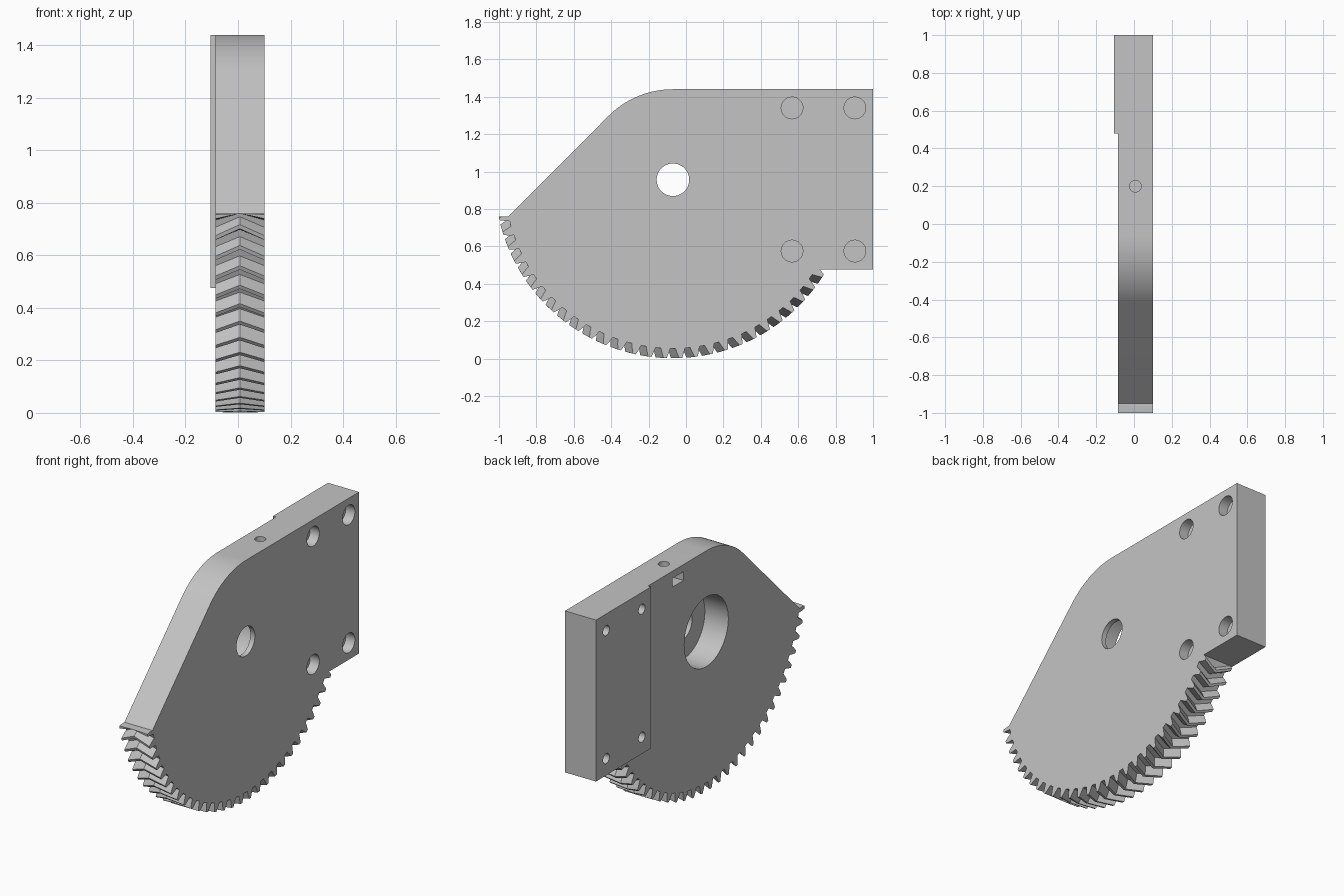
import bpy, bmesh, math
from mathutils import Matrix, Vector

cube = bpy.data.objects.get("Cube")
if cube:
    bpy.data.objects.remove(cube, do_unlink=True)

grey = bpy.data.materials.new("plain grey")
grey.use_nodes = True
COLOUR = (0.55, 0.55, 0.55, 1)
grey.diffuse_color = COLOUR
grey.node_tree.nodes["Principled BSDF"].inputs["Base Color"].default_value = COLOUR

AXIS_Y, AXIS_Z = -0.07, 0.954      # gear axis
TIP, PITCH_R, ROOT = 0.952, 0.925, 0.90
PITCH = 5.0                        # degrees per tooth
SHIFT = 2.6                        # herringbone advance at mid width
TOP, END, CUT = 1.44, 1.0, 0.76
BLOCK_Z, BLOCK_Y = 0.475, 0.48
LEFT, MID, RIGHT, PAD = 0.1, 0.007, -0.085, -0.105


def link(name, bm):
    bmesh.ops.recalc_face_normals(bm, faces=bm.faces)
    mesh = bpy.data.meshes.new(name)
    bm.to_mesh(mesh)
    bm.free()
    mesh.materials.append(grey)
    obj = bpy.data.objects.new(name, mesh)
    bpy.context.collection.objects.link(obj)
    return obj


def box(name, low, high):
    bm = bmesh.new()
    bmesh.ops.create_cube(bm, size=1)
    low, high = Vector(low), Vector(high)
    for v in bm.verts:
        v.co = [l + (c + 0.5) * (h - l) for l, h, c in zip(low, high, v.co)]
    return link(name, bm)


def rod(name, start, end, radius, sides=64):
    start, end = Vector(start), Vector(end)
    d = end - start
    bm = bmesh.new()
    turn = d.to_track_quat("Z", "Y").to_matrix().to_4x4()
    bmesh.ops.create_cone(bm, cap_ends=True, segments=sides, radius1=radius,
                          radius2=radius, depth=d.length,
                          matrix=Matrix.Translation((start + end) / 2) @ turn)
    return link(name, bm)


def combine(target, other, operation):
    mod = target.modifiers.new(operation, "BOOLEAN")
    mod.operation, mod.object, mod.solver = operation, other, "EXACT"
    bpy.context.view_layer.objects.active = target
    bpy.ops.object.modifier_apply(modifier=mod.name)
    bpy.data.objects.remove(other, do_unlink=True)


def outline(shift):
    """Plate profile in (y, z), with the teeth turned by shift degrees."""
    pts = [(0.715, BLOCK_Z), (END, BLOCK_Z), (END, TOP)]
    # rounded shoulder
    corner = TOP - AXIS_Z
    for i in range(25):
        a = math.radians(45 * i / 24)
        pts.append((AXIS_Y - corner * math.sin(a), AXIS_Z + corner * math.cos(a)))
    pts.append((-0.951, CUT))
    # teeth, from the front end round to the block
    tooth = [(1.6, ROOT), (1.1, PITCH_R), (0.5, TIP),
             (-0.5, TIP), (-1.1, PITCH_R), (-1.6, ROOT)]
    teeth = []
    for k in range(28):
        centre = 77.5 - k * PITCH
        for offset, r in tooth:
            a = math.radians(centre + offset + shift)
            y, z = AXIS_Y - r * math.sin(a), AXIS_Z - r * math.cos(a)
            teeth.append((max(y, -END), min(z, CUT)))
    return pts + teeth[1:-1]


# Toothed plate lofted through three profiles
bm = bmesh.new()
rings = [[bm.verts.new((x, y, z)) for y, z in outline(s)]
         for x, s in ((LEFT, 0), (MID, SHIFT), (RIGHT, 0))]
n = len(rings[0])
for a, b in zip(rings, rings[1:]):
    for i in range(n):
        j = (i + 1) % n
        bm.faces.new((a[i], a[j], b[j], b[i]))
bm.faces.new(rings[0])
bm.faces.new(rings[-1][::-1])
plate = link("sector_gear_plate", bm)

# Raised mounting pad
combine(plate, box("pad", (PAD, BLOCK_Y, BLOCK_Z), (0, END, TOP)), "UNION")

# Stepped pivot bore
combine(plate, rod("bore", (-0.2, AXIS_Y, 0.956), (0.07, AXIS_Y, 0.956), 0.208, 96), "DIFFERENCE")
combine(plate, rod("pivot", (0, AXIS_Y, 0.956), (0.2, AXIS_Y, 0.956), 0.087), "DIFFERENCE")

# Mounting holes: wide recess on one side, narrow on the other
for y in (0.567, 0.903):
    for z in (0.575, 1.34):
        combine(plate, rod("recess", (0.04, y, z), (0.2, y, z), 0.058, 48), "DIFFERENCE")
        combine(plate, rod("screw", (-0.2, y, z), (0.03, y, z), 0.03, 32), "DIFFERENCE")

# Set screw hole and its nut slot
combine(plate, rod("set_screw", (MID, 0.2, 1.2), (MID, 0.2, 1.6), 0.031, 32), "DIFFERENCE")
combine(plate, box("nut_slot", (-0.2, 0.145, 1.345), (0.06, 0.25, 1.397)), "DIFFERENCE")

bpy.ops.object.select_all(action="DESELECT")
plate.select_set(True)
bpy.context.view_layer.objects.active = plate
bpy.ops.object.shade_smooth_by_angle(angle=math.radians(25))
